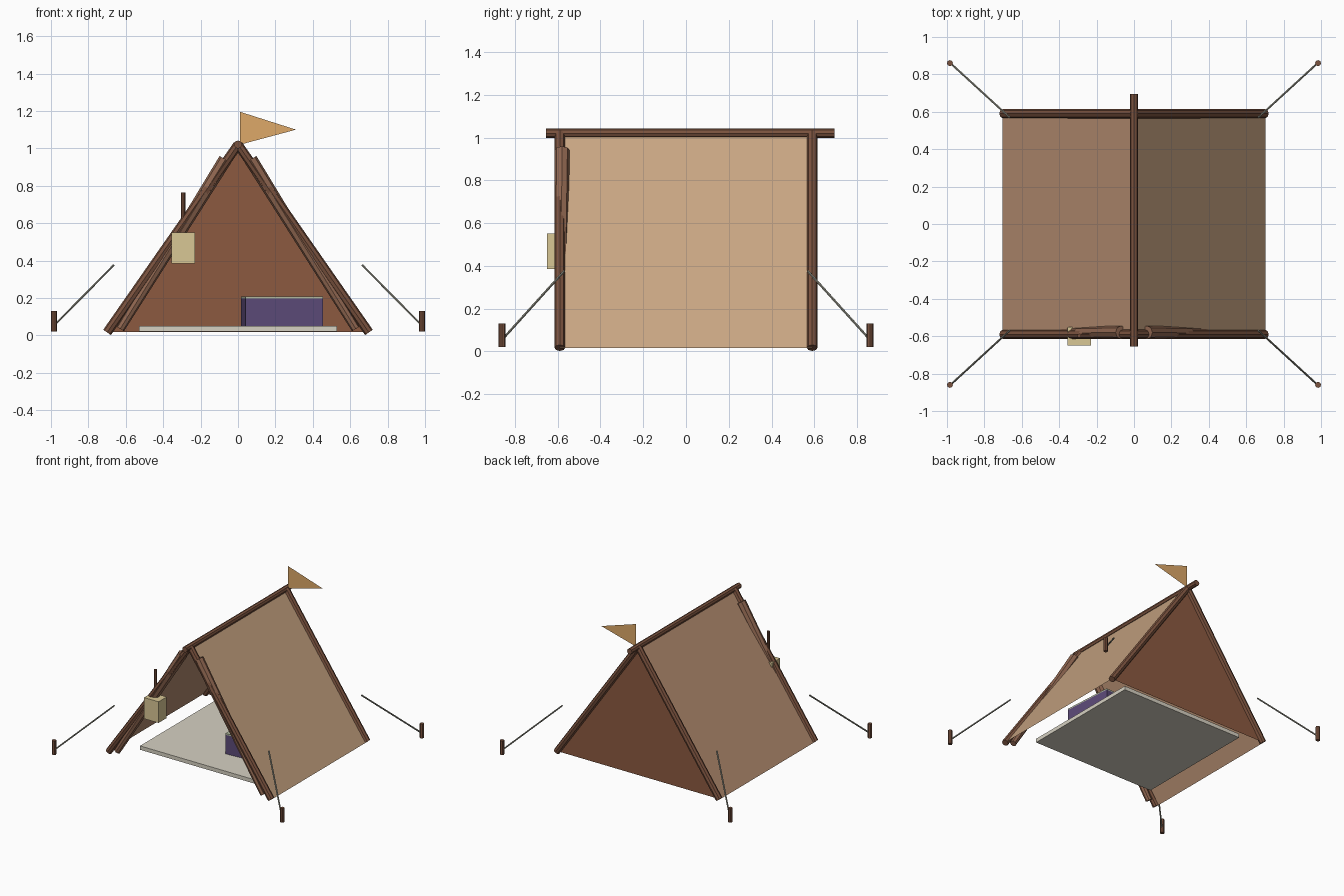
import bpy, math
from mathutils import Vector

if "Cube" in bpy.data.objects:
    bpy.data.objects.remove(bpy.data.objects["Cube"])


def mat(name, hexcol):
    rgb = [int(hexcol[i:i + 2], 16) / 255 for i in (0, 2, 4)]
    m = bpy.data.materials.new(name)
    m.diffuse_color = [((c + 0.055) / 1.055) ** 2.4 for c in rgb] + [1]
    m.use_nodes = True
    m.node_tree.nodes["Principled BSDF"].inputs["Base Color"].default_value = m.diffuse_color
    return m


WOOD = mat("wood", "7A523E")
CANVAS_R = mat("canvas_light", "C9A683")
CANVAS_L = mat("canvas_dark", "BC9375")
WALL = mat("wall_cloth", "8C5A40")
ROLL = mat("rolled_cloth", "8F6650")
ROPE = mat("rope", "8C8C80")
FLOOR = mat("groundsheet", "D6D1C2")
BED = mat("bedding", "5C4A78")
SHEET = mat("sheet", "B4BCA2")
LAMP = mat("lantern", "D9C795")
FLAG = mat("flag", "DDA868")


def finish(ob, name, m):
    ob.name = name
    ob.data.materials.append(m)
    return ob


def rod(name, a, b, r1, m, r2=None, sides=8):
    """Straight or tapered rod between two points."""
    a, b = Vector(a), Vector(b)
    d = b - a
    bpy.ops.mesh.primitive_cone_add(vertices=sides, radius1=r1,
                                    radius2=r1 if r2 is None else r2,
                                    depth=d.length, location=(a + b) / 2)
    ob = bpy.context.object
    ob.rotation_euler = d.to_track_quat('Z', 'Y').to_euler()
    return finish(ob, name, m)


def box(name, lo, hi, m, turn=0):
    lo, hi = Vector(lo), Vector(hi)
    bpy.ops.mesh.primitive_cube_add(size=1, location=(lo + hi) / 2)
    ob = bpy.context.object
    ob.scale = hi - lo
    ob.rotation_euler.z = turn
    return finish(ob, name, m)


def sheet(name, pts, m):
    """Single flat piece of cloth."""
    me = bpy.data.meshes.new(name)
    me.from_pydata(pts, [], [range(len(pts))])
    ob = bpy.data.objects.new(name, me)
    bpy.context.collection.objects.link(ob)
    return finish(ob, name, m)


# Frame: ridge and two A-frames
rod("ridge_pole", (0, -0.655, 1.02), (0, 0.695, 1.02), 0.022, WOOD)
for sx, side in ((-1, "left"), (1, "right")):
    for sy, end in ((-1, "front"), (1, "back")):
        tag = f"{end}_{side}"
        rod(f"{tag}_pole", (sx * 0.70, sy * 0.59, 0.016), (0, sy * 0.59, 1.02), 0.025, WOOD)
        # Guy rope and stake
        rod(f"{tag}_stake", (sx * 0.984, sy * 0.86, 0.02), (sx * 0.984, sy * 0.86, 0.13), 0.016, WOOD)
        rod(f"{tag}_rope", (sx * 0.665, sy * 0.57, 0.375), (sx * 0.976, sy * 0.855, 0.06),
            0.006, ROPE, sides=6)
    # Roof panel
    sheet(f"{side}_roof", [(0, -0.59, 1.02), (sx * 0.703, -0.59, 0.015),
                           (sx * 0.703, 0.59, 0.015), (0, 0.59, 1.02)],
          CANVAS_L if sx < 0 else CANVAS_R)
    # Rolled door flap beside the front pole
    rod(f"{side}_rolled_flap", (sx * 0.63, -0.585, 0.035), (sx * 0.068, -0.58, 0.94),
        0.024, ROLL, r2=0.036)

# Back wall
sheet("back_wall", [(0.69, 0.59, 0.018), (-0.69, 0.59, 0.018), (0, 0.59, 1.01)], WALL)

# Groundsheet and bedding
box("groundsheet", (-0.53, -0.45, 0.02), (0.53, 0.53, 0.05), FLOOR)
box("bedding", (0.027, -0.20, 0.05), (0.443, 0.20, 0.198), BED, 0.06)
box("top_sheet", (0.027, -0.20, 0.198), (0.443, 0.20, 0.208), SHEET, 0.06)

# Lantern on its peg
box("lantern", (-0.355, -0.65, 0.385), (-0.23, -0.55, 0.55), LAMP)
rod("lantern_peg", (-0.293, -0.597, 0.55), (-0.293, -0.597, 0.765), 0.011, WOOD)

# Pennant at the back of the ridge
sheet("flag", [(0.012, 0.60, 1.02), (0.31, 0.60, 1.10), (0.012, 0.60, 1.195)], FLAG)
